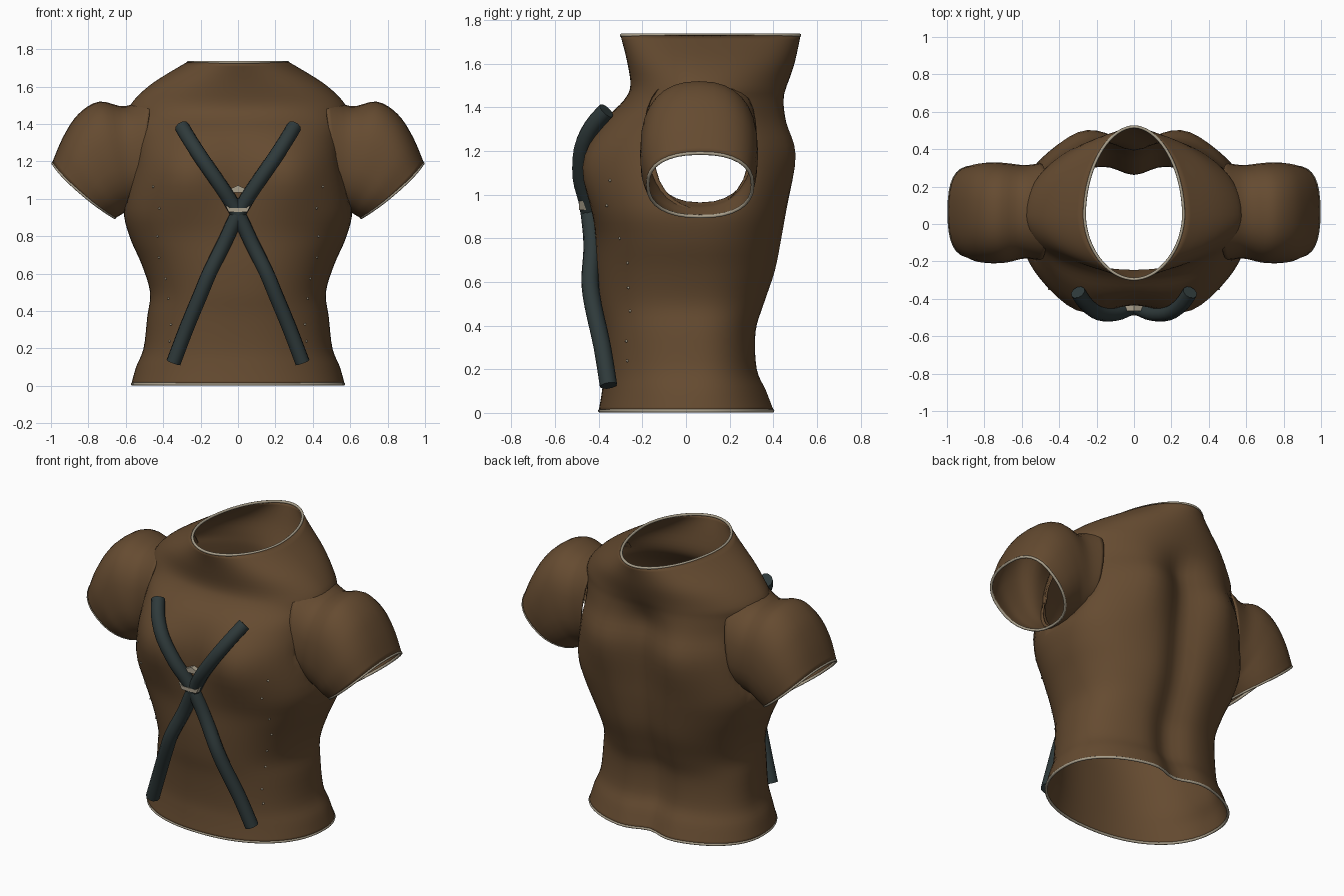
import bpy, bmesh, math
from mathutils import Vector

if "Cube" in bpy.data.objects:
    bpy.data.objects.remove(bpy.data.objects["Cube"])


def material(name, rgb):
    m = bpy.data.materials.new(name)
    m.diffuse_color = (*rgb, 1)
    m.use_nodes = True
    m.node_tree.nodes["Principled BSDF"].inputs["Base Color"].default_value = m.diffuse_color
    return m


BROWN = material("brown cloth", (0.130, 0.070, 0.030))
TRIM = material("pale trim", (0.40, 0.35, 0.26))
DARK = material("dark strap", (0.028, 0.042, 0.043))

# torso rings: z, half width, front y, back y, roundness
RINGS = [
    (0.01, 0.565, -0.395, 0.415, 2.2), (0.10, 0.54, -0.38, 0.38, 2.2),
    (0.20, 0.50, -0.37, 0.335, 2.3), (0.37, 0.48, -0.38, 0.33, 2.3),
    (0.50, 0.465, -0.40, 0.37, 2.3), (0.65, 0.51, -0.41, 0.42, 2.3),
    (0.80, 0.575, -0.41, 0.445, 2.4), (0.95, 0.605, -0.42, 0.46, 2.6),
    (1.18, 0.56, -0.42, 0.48, 2.8), (1.33, 0.55, -0.37, 0.45, 2.5),
    (1.43, 0.565, -0.28, 0.45, 2.2), (1.50, 0.57, -0.25, 0.465, 2.0),
    (1.61, 0.46, -0.265, 0.495, 2.0), (1.73, 0.265, -0.295, 0.52, 1.9)]


def spline(rows, t):
    """Smooth interpolation through rows of numbers at fractional index t."""
    i = min(int(t), len(rows) - 2)
    u = t - i
    a, b, c, d = (rows[max(0, min(len(rows) - 1, i + k))] for k in (-1, 0, 1, 2))
    return [q + 0.5 * u * (r - p + u * (2 * p - 5 * q + 4 * r - s + u * (3 * (q - r) + s - p)))
            for p, q, r, s in zip(a, b, c, d)]


def gauss(v, c, w):
    return math.exp(-((v - c) / w) ** 2)


def torso_point(t, ang):
    z, w, yf, yb, n = spline(RINGS, t)
    c, s = math.cos(ang), math.sin(ang)
    r = (abs(c) ** n + abs(s) ** n) ** (-1 / n)
    mid = 0.05
    x = w * c * r
    y = mid + (yb - mid if s > 0 else mid - yf) * s * r
    if s < 0:   # chest swell and soft middle crease
        y -= math.sqrt(-s) * 0.07 * gauss(abs(x), 0.29, 0.18) * gauss(z, 1.12, 0.19)
    else:       # spine groove and shoulder blades
        fade = 1 / (1 + math.exp((z - 1.42) * 22))
        y -= s * 0.06 * gauss(x, 0, 0.11) * fade
        y += s * 0.04 * gauss(abs(x), 0.28, 0.13) * gauss(z, 1.2, 0.25)
    return Vector((x, y, z))


def add_object(name, bm, mats):
    bmesh.ops.recalc_face_normals(bm, faces=bm.faces)
    for f in bm.faces:
        f.smooth = True
    me = bpy.data.meshes.new(name)
    bm.to_mesh(me)
    bm.free()
    ob = bpy.data.objects.new(name, me)
    bpy.context.collection.objects.link(ob)
    for m in mats:
        me.materials.append(m)
    return ob


def hole_radius(p):
    """Below 1 inside the oval arm hole."""
    if abs(p.x) < 0.38:
        return 9
    return math.hypot((p.y - 0.07) / 0.215, (p.z - 1.17) / 0.235)


def loft(name, grid, arm_holes=False):
    """Skin rings of points into a thin open cloth tube."""
    bm = bmesh.new()
    rows = [[bm.verts.new(p) for p in ring] for ring in grid]
    for a, b in zip(rows, rows[1:]):
        for j in range(len(a)):
            k = (j + 1) % len(a)
            quad = (a[j], a[k], b[k], b[j])
            mid = sum((v.co for v in quad), Vector()) / 4
            if not (arm_holes and hole_radius(mid) < 1):
                bm.faces.new(quad)
    bmesh.ops.delete(bm, geom=[v for v in bm.verts if not v.link_faces], context='VERTS')
    if arm_holes:   # pull the stepped hole edges onto a clean oval
        for v in [v for v in bm.verts if v.is_boundary and hole_radius(v.co) < 2]:
            k = 1 / hole_radius(v.co)
            v.co.y = 0.07 + (v.co.y - 0.07) * k
            v.co.z = 1.17 + (v.co.z - 1.17) * k
    ob = add_object(name, bm, [BROWN])
    mod = ob.modifiers.new("cloth thickness", 'SOLIDIFY')
    mod.thickness = 0.01
    mod.offset = 0


def tube(name, points, radius, mat, closed=False):
    cu = bpy.data.curves.new(name, 'CURVE')
    cu.dimensions = '3D'
    cu.bevel_depth = radius
    cu.bevel_resolution = 3
    cu.use_fill_caps = True
    sp = cu.splines.new('POLY')
    sp.points.add(len(points) - 1)
    for p, co in zip(sp.points, points):
        p.co = (*co, 1)
    sp.use_cyclic_u = closed
    sp.use_smooth = True
    cu.materials.append(mat)
    ob = bpy.data.objects.new(name, cu)
    bpy.context.collection.objects.link(ob)


# torso with arm holes and pale hems
SIDES, STEPS = 72, 52
grid = [[torso_point(i / STEPS * (len(RINGS) - 1), 2 * math.pi * j / SIDES)
         for j in range(SIDES)] for i in range(STEPS + 1)]
loft("torso", grid, True)
tube("waist_hem", grid[0], 0.008, TRIM, True)
tube("neck_hem", grid[-1], 0.008, TRIM, True)

# sleeve rings: top x, top z, bottom x, bottom z, front y, back y
SLEEVE = [
    (0.46, 1.56, 0.54, 0.96, -0.19, 0.32), (0.60, 1.49, 0.56, 0.95, -0.18, 0.31),
    (0.74, 1.515, 0.59, 0.94, -0.20, 0.32), (0.85, 1.45, 0.61, 0.93, -0.205, 0.325),
    (0.93, 1.33, 0.635, 0.915, -0.20, 0.32), (0.99, 1.19, 0.66, 0.90, -0.175, 0.305)]


def sleeve_point(t, ang, side):
    tx, tz, bx, bz, yf, yb = spline(SLEEVE, t)
    c, s = math.cos(ang), math.sin(ang)
    v = 0.5 + 0.5 * math.copysign(abs(s) ** 0.85, s)
    y = (yf + yb) / 2 + (yb - yf) / 2 * math.copysign(abs(c) ** 0.85, c)
    # the opening bows outward between its top and bottom
    x = bx + (tx - bx) * v + 0.03 * t / 5 * (1 - s * s)
    return Vector((side * x, y, bz + (tz - bz) * v))


for side, label in ((-1, "left"), (1, "right")):
    rings = [[sleeve_point(i / 4, 2 * math.pi * j / 32, side)
              for j in range(32)] for i in range(21)]
    loft(label + "_sleeve", rings)
    tube(label + "_sleeve_hem", rings[-1], 0.008, TRIM, True)

# crossed straps, drawn as bent tubes
STRAP = [(-0.30, -0.365, 1.385), (-0.255, -0.43, 1.31), (-0.19, -0.475, 1.21),
         (-0.10, -0.48, 1.08), (-0.035, -0.455, 0.98), (0.015, -0.44, 0.89),
         (0.075, -0.43, 0.76), (0.15, -0.44, 0.61), (0.20, -0.425, 0.49),
         (0.275, -0.385, 0.31), (0.345, -0.355, 0.125)]
for side, label in ((1, "first"), (-1, "second")):
    path = [spline(STRAP, k / 3) for k in range(3 * (len(STRAP) - 1) + 1)]
    tube(label + "_strap", [(side * x, y, z) for x, y, z in path], 0.040, DARK)


def plate(name, outline, front, back):
    """Flat plate in the xz plane between two depths."""
    bm = bmesh.new()
    f = bm.faces.new([bm.verts.new((x, front, z)) for x, z in outline])
    ext = bmesh.ops.extrude_face_region(bm, geom=[f])
    bmesh.ops.translate(bm, vec=(0, back - front, 0),
                        verts=[v for v in ext["geom"] if isinstance(v, bmesh.types.BMVert)])
    ob = add_object(name, bm, [TRIM])
    for p in ob.data.polygons:
        p.use_smooth = False


# pale clasp: a notched bar across the crossing and a small peak above it
plate("clasp_bar", [(-0.07, 0.97), (-0.05, 0.93), (0.05, 0.93), (0.07, 0.97),
                    (0.045, 0.952), (-0.045, 0.952)], -0.49, -0.45)
plate("clasp_peak", [(-0.06, 1.045), (-0.03, 1.035), (0.03, 1.035),
                     (0.06, 1.045), (0, 1.072)], -0.465, -0.42)

# rows of tiny studs down the front sides
bm = bmesh.new()
for z in (0.22, 0.34, 0.46, 0.58, 0.69, 0.81, 0.94, 1.05):
    ring = min(grid, key=lambda r: abs(r[0].z - z))
    goal = 0.35 + 0.12 * max(0, z - 0.2)
    p = min((q for q in ring if q.y < 0), key=lambda q: abs(q.x - goal))
    for side in (-1, 1):
        res = bmesh.ops.create_icosphere(bm, subdivisions=1, radius=0.007)
        bmesh.ops.translate(bm, verts=res["verts"], vec=(side * p.x, p.y - 0.007, p.z))
add_object("studs", bm, [TRIM])
